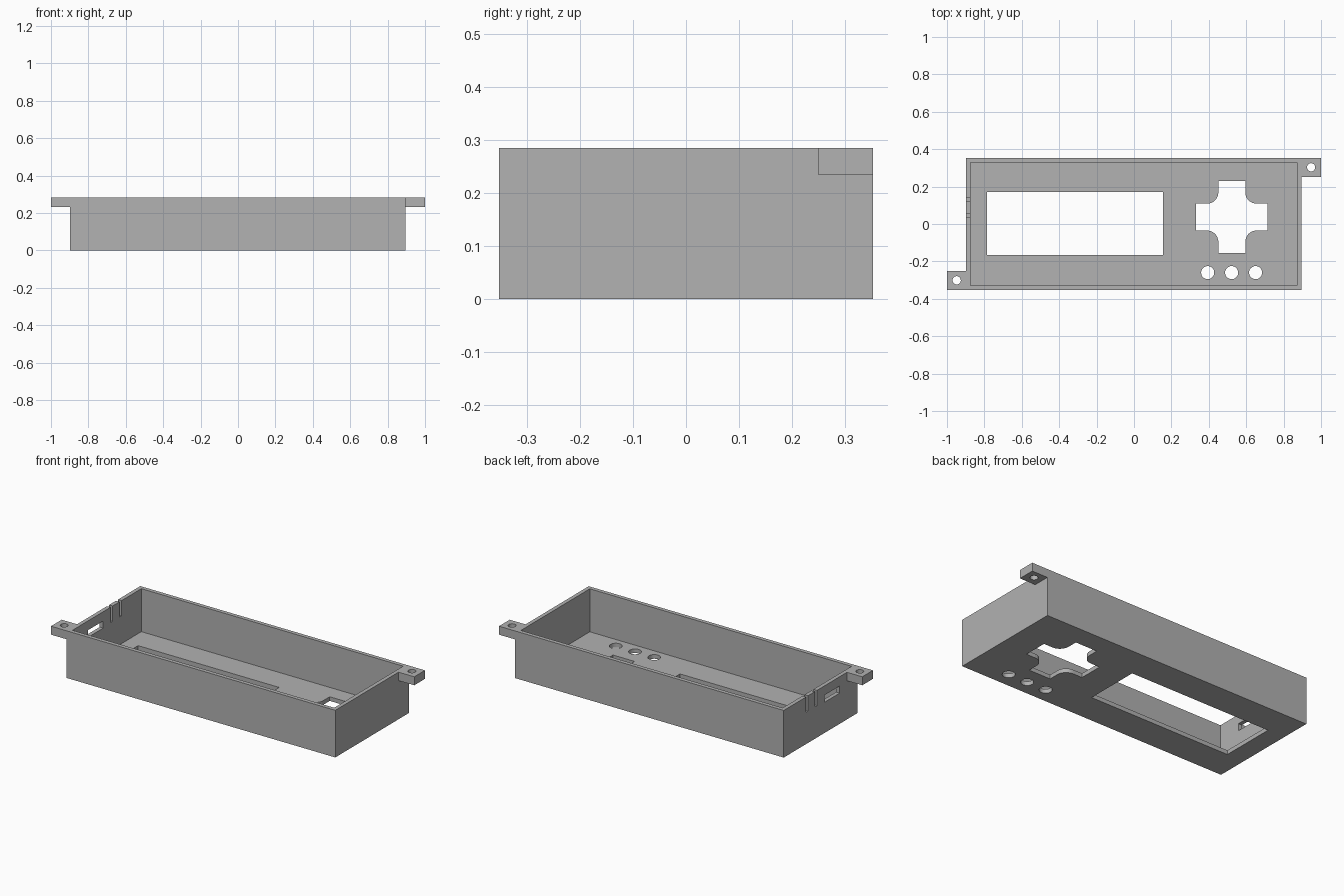
import bpy, bmesh, math

if "Cube" in bpy.data.objects:
    bpy.data.objects.remove(bpy.data.objects["Cube"])

grey = bpy.data.materials.new("plain grey")
grey.diffuse_color = (0.445, 0.445, 0.445, 1)
grey.use_nodes = True
grey.node_tree.nodes["Principled BSDF"].inputs["Base Color"].default_value = grey.diffuse_color


def prism(name, outline, z0, z1):
    """Solid made by extruding an xy outline from z0 to z1."""
    bm = bmesh.new()
    face = bm.faces.new([bm.verts.new((x, y, z0)) for x, y in outline])
    up = bmesh.ops.extrude_face_region(bm, geom=[face])["geom"]
    bmesh.ops.translate(bm, vec=(0, 0, z1 - z0),
                        verts=[v for v in up if isinstance(v, bmesh.types.BMVert)])
    bmesh.ops.recalc_face_normals(bm, faces=bm.faces)
    mesh = bpy.data.meshes.new(name)
    bm.to_mesh(mesh)
    bm.free()
    mesh.materials.append(grey)
    obj = bpy.data.objects.new(name, mesh)
    bpy.context.collection.objects.link(obj)
    return obj


def rect(x0, x1, y0, y1):
    return [(x0, y0), (x1, y0), (x1, y1), (x0, y1)]


def circle(cx, cy, r, n=32):
    return [(cx + r * math.cos(2 * math.pi * i / n),
             cy + r * math.sin(2 * math.pi * i / n)) for i in range(n)]


def cross(cx, cy, reach, half, r, n=8):
    """Plus-shaped outline whose four inner corners are rounded."""
    points = []
    for q in range(4):
        corner = [(reach, -half), (reach, half)]
        c = half + r
        for i in range(n + 1):
            a = math.radians(270 - 90 * i / n)
            corner.append((c + r * math.cos(a), c + r * math.sin(a)))
        for x, y in corner:
            for _ in range(q):
                x, y = -y, x
            points.append((cx + x, cy + y))
    return points


def combine(target, other, operation):
    mod = target.modifiers.new(operation, "BOOLEAN")
    mod.operation, mod.solver, mod.object = operation, "EXACT", other
    bpy.context.view_layer.objects.active = target
    bpy.ops.object.modifier_apply(modifier=mod.name)
    bpy.data.objects.remove(other)


TOP, FLOOR = 0.284, 0.025

# Outer block with the two mounting tabs
case = prism("enclosure_shell", rect(-0.898, 0.895, -0.352, 0.352), 0, TOP)
for outline in (rect(-1, -0.885, -0.352, -0.25), rect(0.88, 1, 0.25, 0.352)):
    combine(case, prism("tab", outline, 0.233, TOP), "UNION")

# Hollow interior
combine(case, prism("cavity", rect(-0.874, 0.871, -0.328, 0.328), FLOOR, 0.4), "DIFFERENCE")

# Floor openings: display window, cross pad, three buttons
openings = [rect(-0.785, 0.155, -0.165, 0.17), cross(0.523, 0.037, 0.192, 0.072, 0.06)]
openings += [circle(x, -0.26, 0.035) for x in (0.394, 0.522, 0.65)]
# Tab screw holes
openings += [circle(-0.948, -0.301, 0.022), circle(0.947, 0.303, 0.022)]
for outline in openings:
    combine(case, prism("opening", outline, -0.1, 0.4), "DIFFERENCE")

# Left wall: two narrow notches and a port window
for y in (0.13, 0.045):
    combine(case, prism("notch", rect(-0.95, -0.85, y - 0.01, y + 0.01), 0.192, 0.4), "DIFFERENCE")
combine(case, prism("port", rect(-0.95, -0.85, -0.18, -0.035), 0.185, 0.228), "DIFFERENCE")
